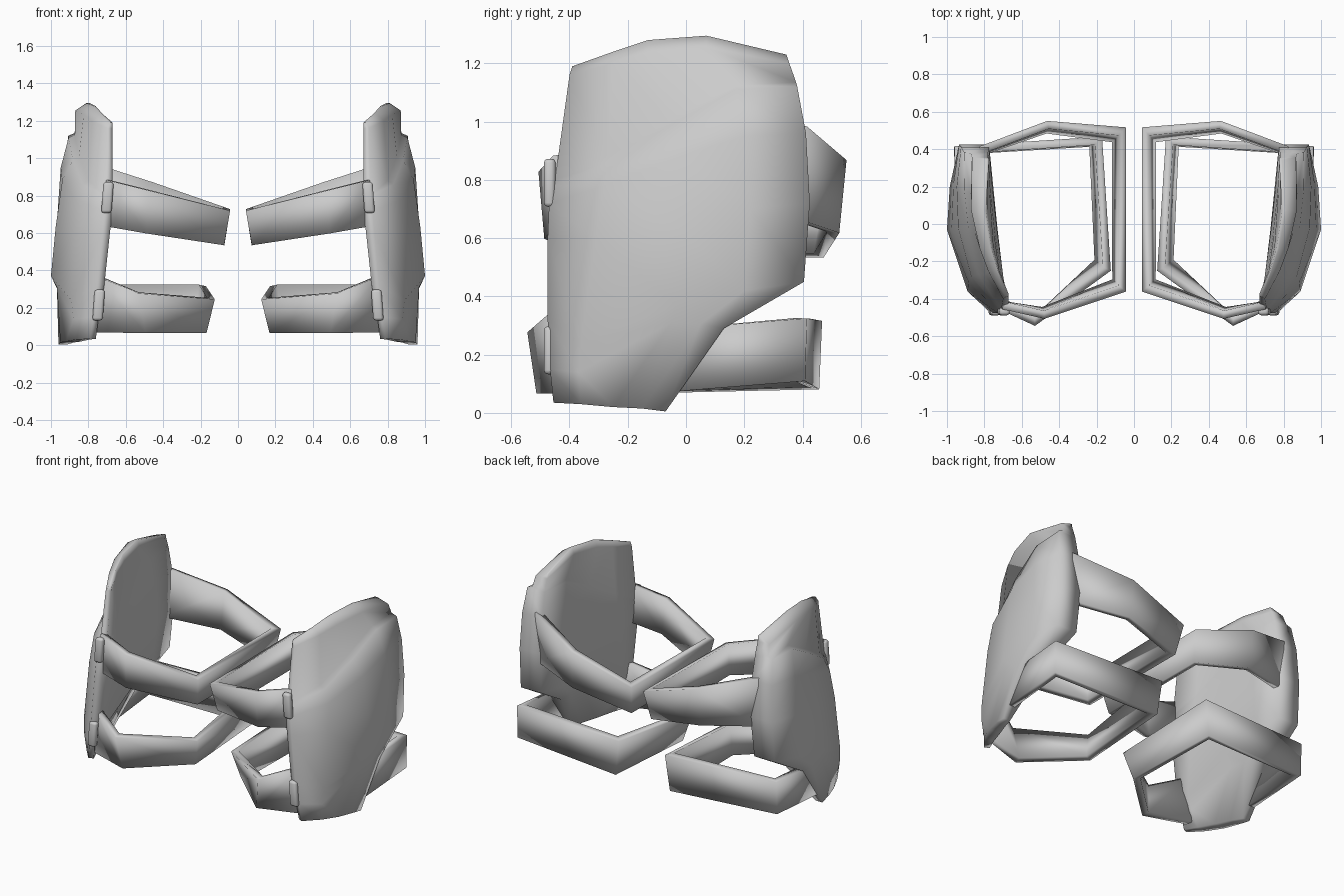
import bpy, bmesh, math
from mathutils import Vector

cube = bpy.data.objects.get("Cube")
if cube:
    bpy.data.objects.remove(cube, do_unlink=True)

grey = bpy.data.materials.new("plain grey")
grey.use_nodes = True
grey.diffuse_color = (0.6, 0.6, 0.6, 1)
grey.node_tree.nodes["Principled BSDF"].inputs["Base Color"].default_value = (0.6, 0.6, 0.6, 1)


def finish(name, bm, modifiers, angle):
    """Make an object, apply its modifiers, mirror it to the other leg and shade it."""
    bmesh.ops.recalc_face_normals(bm, faces=bm.faces[:])
    mesh = bpy.data.meshes.new(name)
    bm.to_mesh(mesh)
    bm.free()
    mesh.materials.append(grey)
    obj = bpy.data.objects.new(name, mesh)
    bpy.context.collection.objects.link(obj)
    bpy.ops.object.select_all(action='DESELECT')
    bpy.context.view_layer.objects.active = obj
    obj.select_set(True)
    for kind, settings in modifiers + [('MIRROR', {})]:
        mod = obj.modifiers.new(kind.title(), kind)
        for key, value in settings.items():
            setattr(mod, key, value)
        bpy.ops.object.modifier_apply(modifier=mod.name)
    bpy.ops.object.shade_smooth_by_angle(angle=math.radians(angle))


def grid_faces(bm, rows):
    for a, b in zip(rows, rows[1:]):
        for i in range(len(a) - 1):
            bm.faces.new((a[i], a[i + 1], b[i + 1], b[i]))


# Side plate: outer skin rows from the top ridge to the bottom, each front to back (x, y, z).
# Rows three and four form the step where the lower panel overlaps the upper one,
# rows seven and eight the fold above the tapered foot.
outer = [
    [(.685, -.39, 1.19), (.735, -.25, 1.24), (.775, -.13, 1.28), (.81, .07, 1.295), (.79, .345, 1.23)],
    [(.70, -.40, 1.16), (.78, -.25, 1.20), (.825, -.13, 1.235), (.87, .07, 1.255), (.865, .355, 1.20)],
    [(.71, -.45, .80), (.80, -.27, .88), (.85, -.05, 1.01), (.873, .17, 1.125), (.873, .378, 1.135)],
    [(.715, -.457, .78), (.83, -.27, .86), (.883, -.05, .99), (.906, .17, 1.11), (.908, .382, 1.12)],
    [(.72, -.47, .72), (.87, -.28, .78), (.94, -.02, .88), (.948, .2, .95), (.925, .412, .96)],
    [(.73, -.475, .6), (.885, -.31, .6), (.975, -.02, .63), (.965, .22, .7), (.935, .425, .72)],
    [(.755, -.475, .32), (.89, -.36, .24), (1.0, -.03, .37), (.985, .2, .42), (.94, .405, .45)],
    [(.775, -.467, .15), (.88, -.37, .14), (.968, -.05, .31), (.968, .05, .305), (.965, .13, .29)],
    [(.79, -.455, .035), (.87, -.36, .03), (.92, -.25, .02), (.95, -.15, .015), (.96, -.07, .005)],
]
# Inner skin of each row: x at the front edge, x at the back edge, hollow in the middle
inner = [(.67, .775, .06), (.67, .78, .045), (.67, .78, .025), (.67, .78, .02), (.67, .775, .01),
         (.685, .775, 0), (.715, .79, 0), (.745, .83, 0), (.76, .91, 0)]
bm = bmesh.new()
out_rows = [[bm.verts.new(p) for p in row] for row in outer]
in_rows = []
for row, (x0, x1, hollow) in zip(outer, inner):
    y0, y1 = row[0][1], row[-1][1]
    verts = []
    for i, (x, y, z) in enumerate(row):
        t = (y - y0) / (y1 - y0)
        verts.append(bm.verts.new((x0 + (x1 - x0) * t + hollow * 4 * t * (1 - t), y + (.015 if i == 0 else 0), z)))
    in_rows.append(verts)
grid_faces(bm, out_rows)
grid_faces(bm, in_rows)
for k in (0, -1):
    grid_faces(bm, [out_rows[k], in_rows[k]])
    grid_faces(bm, [[r[k] for r in out_rows], [r[k] for r in in_rows]])
finish("side_plates", bm, [], 95)


# Straps: open bands given by their top and bottom edge at each bend
def strap(name, stations):
    bm = bmesh.new()
    grid_faces(bm, [[bm.verts.new(top), bm.verts.new(bottom)] for top, bottom in stations])
    finish(name, bm, [('SOLIDIFY', {"thickness": .042, "offset": 0, "use_even_offset": True})], 100)


strap("upper_straps", [
    ((.70, -.435, .885), (.72, -.43, .64)),
    ((.48, -.485, .83), (.49, -.465, .60)),
    ((.062, -.345, .725), (.095, -.31, .54)),
    ((.062, .495, .735), (.095, .455, .54)),
    ((.46, .53, .87), (.47, .505, .62)),
    ((.82, .395, .985), (.82, .385, .66)),
])
strap("lower_straps", [
    ((.75, -.42, .37), (.78, -.40, .07)),
    ((.53, -.52, .28), (.50, -.49, .07)),
    ((.145, -.24, .25), (.19, -.20, .07)),
    ((.19, .445, .32), (.22, .435, .085)),
    ((.94, .395, .325), (.94, .39, .11)),
    ((.935, -.02, .29), (.935, -.02, .075)),
])

# Buckles where the straps meet the front edge of the plates
for name, x, z in (("upper_buckles", .698, .79), ("lower_buckles", .745, .215)):
    bm = bmesh.new()
    bmesh.ops.create_cube(bm, size=1)
    for v in bm.verts:
        v.co = Vector((x + v.co.x * .055 - v.co.z * .012, -.468 + v.co.y * .04, z + v.co.z * .165))
    finish(name, bm, [('BEVEL', {"width": .014, "segments": 2})], 50)
